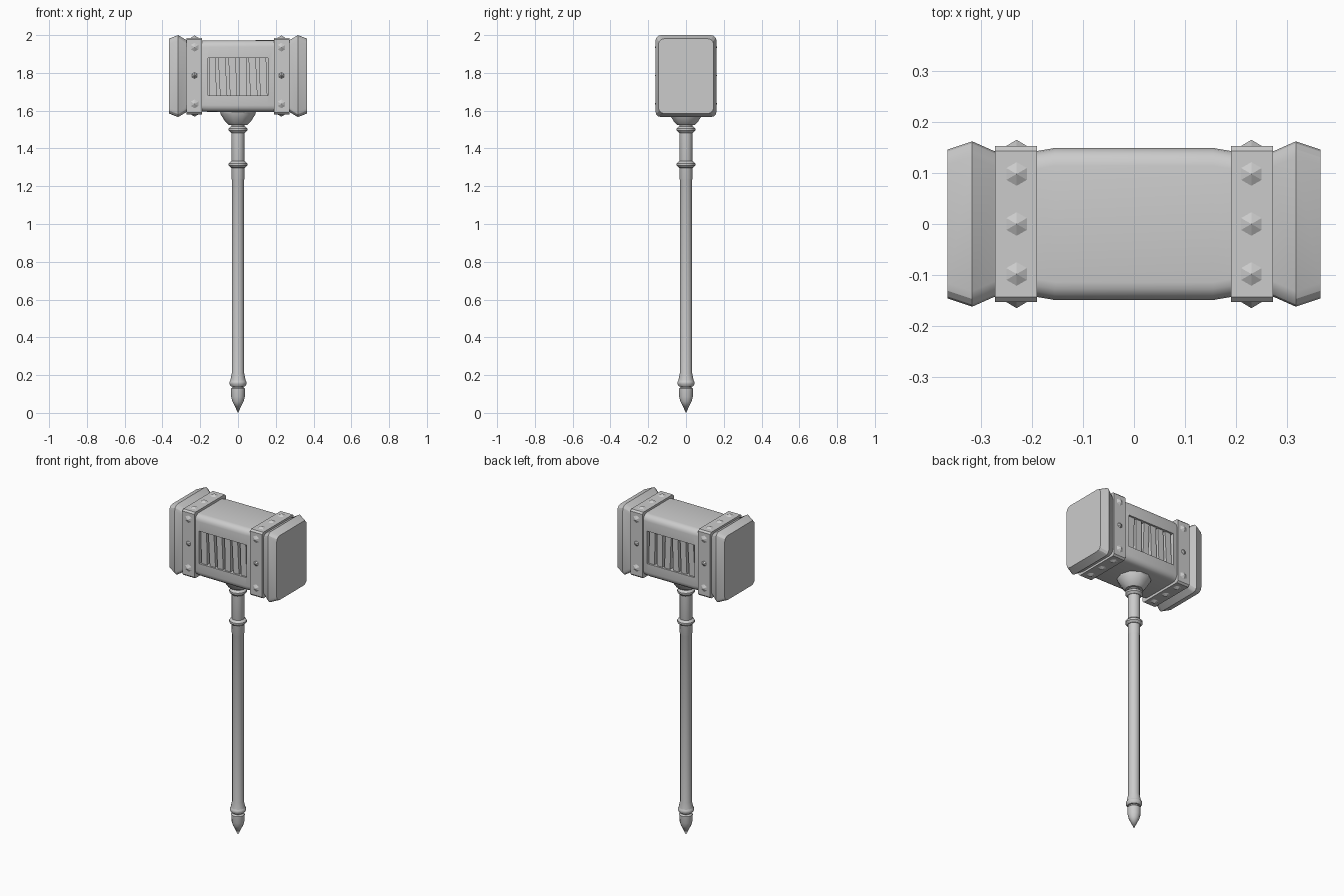
import bpy, bmesh, math, random
from mathutils import Matrix, Vector

if "Cube" in bpy.data.objects:
    bpy.data.objects.remove(bpy.data.objects["Cube"])

random.seed(4)
CZ = 1.783  # height of the head's centre


def make_object(name, bm, smooth=None):
    bmesh.ops.recalc_face_normals(bm, faces=bm.faces)
    mesh = bpy.data.meshes.new(name)
    bm.to_mesh(mesh)
    bm.free()
    ob = bpy.data.objects.new(name, mesh)
    bpy.context.collection.objects.link(ob)
    if smooth:
        bpy.ops.object.select_all(action='DESELECT')
        ob.select_set(True)
        bpy.context.view_layer.objects.active = ob
        bpy.ops.object.shade_smooth_by_angle(angle=math.radians(smooth))
    return ob


def loft_x(name, stations, corner, steps=3, smooth=None):
    """Rounded rectangles (x, half y, half z) joined along x."""
    bm = bmesh.new()
    rings = []
    for x, hy, hz in stations:
        ring = []
        for q, (sy, sz) in enumerate([(1, 1), (-1, 1), (-1, -1), (1, -1)]):
            for i in range(steps + 1):
                a = math.pi / 2 * (q + i / steps)
                ring.append(bm.verts.new((x, sy * (hy - corner) + corner * math.cos(a),
                                          CZ + sz * (hz - corner) + corner * math.sin(a))))
        rings.append(ring)
    n = len(rings[0])
    for a, b in zip(rings, rings[1:]):
        for i in range(n):
            bm.faces.new((a[i], a[(i + 1) % n], b[(i + 1) % n], b[i]))
    bm.faces.new(rings[0])
    bm.faces.new(rings[-1])
    return make_object(name, bm, smooth)


def lathe(name, profile, sides, smooth=None):
    """Turn (radius, z) points around the z axis."""
    bm = bmesh.new()
    verts = [bm.verts.new((r, 0, z)) for r, z in profile]
    edges = [bm.edges.new(p) for p in zip(verts, verts[1:])]
    bmesh.ops.spin(bm, geom=verts + edges, cent=(0, 0, 0), axis=(0, 0, 1),
                   angle=math.tau, steps=sides, use_merge=True)
    bmesh.ops.remove_doubles(bm, verts=bm.verts, dist=0.0002)
    return make_object(name, bm, smooth)


def box(bm, centre, size, tilt=0.0):
    m = (Matrix.Translation(centre) @ Matrix.Rotation(tilt, 4, 'Y')
         @ Matrix.Diagonal((*size, 1)))
    bmesh.ops.create_cube(bm, size=1, matrix=m)


# Head block, slightly raised between the bands
body = loft_x("head_block", [(-0.29, 0.143, 0.188), (-0.19, 0.143, 0.188), (-0.155, 0.149, 0.189),
                             (0.155, 0.149, 0.19), (0.19, 0.143, 0.19), (0.29, 0.143, 0.19)],
              0.035, 4, smooth=40)

# Window recesses cut into front and back
bm = bmesh.new()
for s in (-1, 1):
    box(bm, (0, s * 0.16, 1.78), (0.32, 0.10, 0.20))
cutter = make_object("window_cutter", bm)
cutter.hide_render = True
cutter.hide_viewport = True
cut = body.modifiers.new("windows", 'BOOLEAN')
cut.object = cutter
cut.solver = 'EXACT'

# Crooked slats inside each window
bm = bmesh.new()
for s in (-1, 1):
    for i in range(6):
        x = s * (-0.133 + i * 0.0535)
        box(bm, (x, s * 0.123, 1.78), (0.038, 0.030, 0.205), random.uniform(-0.06, 0.06))
make_object("window_slats", bm)

for s, side in ((-1, "left"), (1, "right")):
    # Striking end with a ridge around it
    loft_x(side + "_striking_end", [(s * 0.272, 0.142, 0.190), (s * 0.317, 0.162, 0.217),
                                    (s * 0.365, 0.146, 0.198)], 0.03, 3, smooth=25)
    # Metal band
    loft_x(side + "_band", [(s * 0.272, 0.153, 0.203), (s * 0.19, 0.153, 0.203)], 0.01, 1)
    # Six-sided studs on all four sides of the band
    bm = bmesh.new()
    spots = []
    for t in (-1, 1):
        for k in (-1, 0, 1):
            spots.append(((s * 0.23, k * 0.098, CZ + t * 0.203), (0, 0, t), 0.027))
            spots.append(((s * 0.23, t * 0.153, CZ + 0.003 + k * 0.15), (0, t, 0),
                          0.027 if k else 0.019))
    for pos, normal, r in spots:
        normal = Vector(normal)
        m = (Matrix.Translation(Vector(pos) + normal * 0.005)
             @ normal.to_track_quat('Z', 'Y').to_matrix().to_4x4())
        bmesh.ops.create_cone(bm, cap_ends=True, segments=6, radius1=r, radius2=0.0,
                              depth=0.014, matrix=m)
    make_object(side + "_studs", bm)

# Socket under the head
lathe("socket", [(0, 1.60), (0.096, 1.60), (0.092, 1.58), (0.066, 1.54), (0.05, 1.525),
                 (0.034, 1.525), (0, 1.525)], 10, smooth=35)

# Shaft with sleeve and flared foot
lathe("shaft", [(0, 1.54), (0.035, 1.54), (0.035, 1.24), (0.033, 1.235), (0.033, 0.21),
                (0.042, 0.165), (0.03, 0.145), (0, 0.145)], 12, smooth=40)

# Raised rings
for name, z, r in (("upper_ring", 1.50, 0.049), ("lower_ring", 1.315, 0.049),
                   ("foot_ring", 0.158, 0.046)):
    lathe(name, [(0.03, z - 0.018), (0.038, z - 0.017), (r, z - 0.005), (r, z + 0.006),
                 (0.038, z + 0.017), (0.03, z + 0.018)], 12, smooth=40)

# Pointed pommel
lathe("pommel", [(0, 0.15), (0.028, 0.15), (0.029, 0.135), (0.038, 0.128), (0.036, 0.085),
                 (0.03, 0.062), (0, 0.0)], 12, smooth=40)
